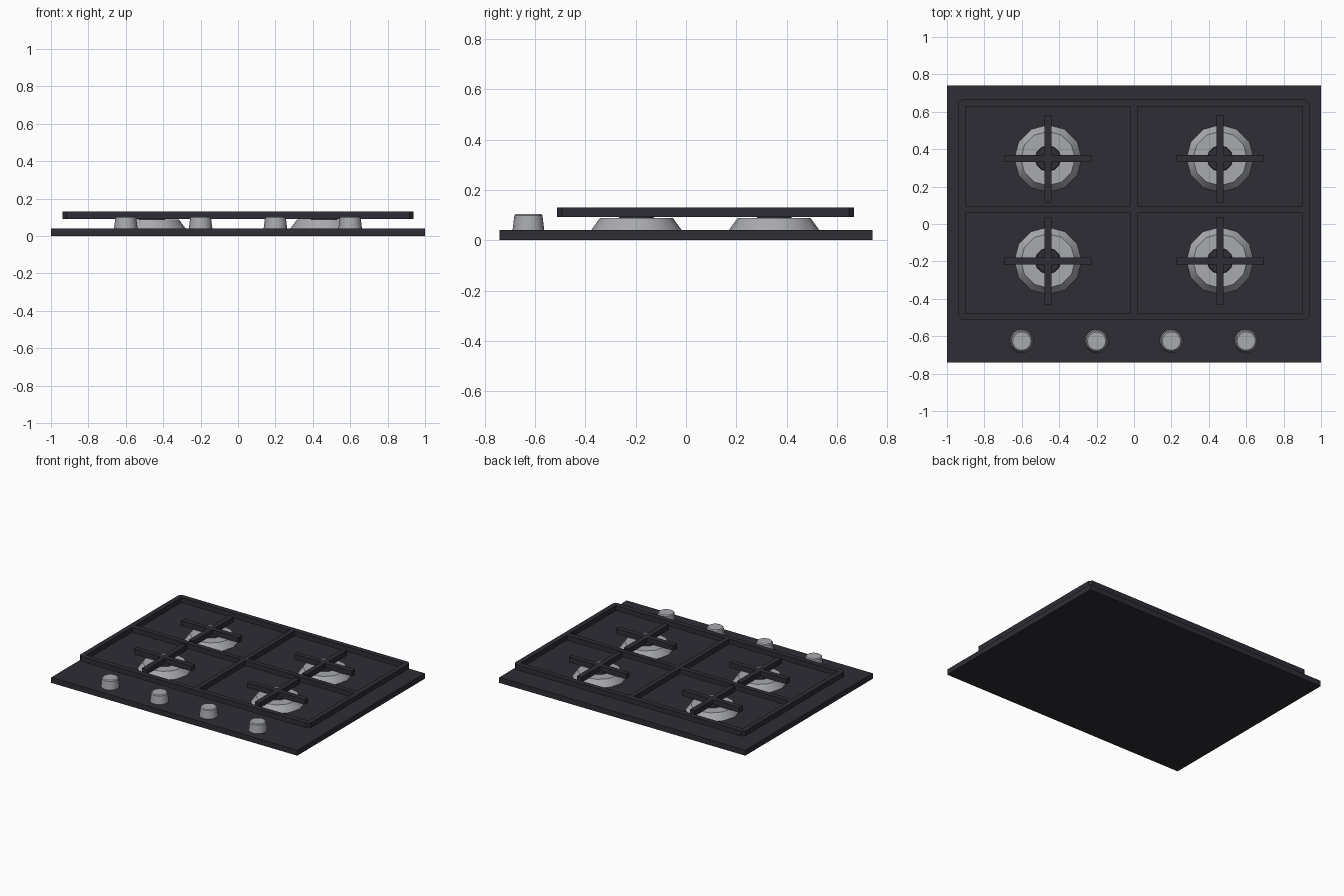
import bpy, bmesh, math

if "Cube" in bpy.data.objects:
    bpy.data.objects.remove(bpy.data.objects["Cube"])

def material(name, rgb):
    m = bpy.data.materials.new(name)
    m.diffuse_color = (*rgb, 1)
    m.use_nodes = True
    m.node_tree.nodes["Principled BSDF"].inputs["Base Color"].default_value = m.diffuse_color
    return m

DARK = material("dark_enamel", (0.027, 0.026, 0.036))
STEEL = material("brushed_steel", (0.39, 0.40, 0.42))

def prism(name, outline, z0, z1, mat):
    bm = bmesh.new()
    base = bm.faces.new([bm.verts.new((x, y, z0)) for x, y in outline])
    top = bmesh.ops.extrude_face_region(bm, geom=[base])["geom"]
    for v in top:
        if isinstance(v, bmesh.types.BMVert):
            v.co.z = z1
    bmesh.ops.recalc_face_normals(bm, faces=bm.faces)
    me = bpy.data.meshes.new(name)
    bm.to_mesh(me)
    bm.free()
    me.materials.append(mat)
    ob = bpy.data.objects.new(name, me)
    bpy.context.collection.objects.link(ob)
    return ob

def box(name, x0, x1, y0, y1, z0, z1, mat):
    return prism(name, [(x0, y0), (x1, y0), (x1, y1), (x0, y1)], z0, z1, mat)

def cone(name, x, y, z0, z1, r0, r1, sides, mat, bevel=0):
    bpy.ops.mesh.primitive_cone_add(vertices=sides, radius1=r0, radius2=r1,
                                    depth=z1 - z0, location=(x, y, (z0 + z1) / 2))
    ob = bpy.context.object
    ob.name = name
    ob.data.materials.append(mat)
    if bevel:
        # soften only the top rim
        bm = bmesh.new()
        bm.from_mesh(ob.data)
        rim = [e for e in bm.edges if all(v.co.z > 0 for v in e.verts)]
        bmesh.ops.bevel(bm, geom=rim, offset=bevel, segments=1, affect='EDGES')
        bm.to_mesh(ob.data)
        bm.free()
    bpy.ops.object.shade_smooth_by_angle(angle=math.radians(35))
    return ob

# Base plate
box("base_plate", -1, 1, -0.74, 0.74, 0, 0.04, DARK)

# Grate frame: chamfered outline with four openings
Z0, Z1 = 0.092, 0.13
CY, HX, HY, C = 0.077, 0.938, 0.59, 0.02
outline = [(HX - C, -HY), (HX, -HY + C), (HX, HY - C), (HX - C, HY),
           (-HX + C, HY), (-HX, HY - C), (-HX, -HY + C), (-HX + C, -HY)]
frame = prism("grate_frame", [(x, y + CY) for x, y in outline], Z0, Z1, DARK)
cutters = []
for sx in (-1, 1):
    for sy in (-1, 1):
        xs = sorted((sx * 0.018, sx * 0.902))
        ys = sorted((CY + sy * 0.018, CY + sy * 0.552))
        cut = box("opening_cutter", *xs, *ys, Z0 - 0.05, Z1 + 0.05, DARK)
        cut.hide_render = True
        mod = frame.modifiers.new("opening", 'BOOLEAN')
        mod.operation = 'DIFFERENCE'
        mod.solver = 'EXACT'
        mod.object = cut
        cutters.append(cut)
bpy.context.view_layer.objects.active = frame
for mod in list(frame.modifiers):
    bpy.ops.object.modifier_apply(modifier=mod.name)
for cut in cutters:
    bpy.data.objects.remove(cut)

# Burners, caps and pan supports
L, W = 0.234, 0.019
for x in (-0.46, 0.46):
    for y in (-0.197, 0.35):
        cone("burner", x, y, 0.04, 0.088, 0.18, 0.145, 12, STEEL)
        cone("burner_cap", x, y, 0.08, 0.098, 0.072, 0.066, 12, DARK)
        cross = [(W, -L), (W, -W), (L, -W), (L, W), (W, W), (W, L),
                 (-W, L), (-W, W), (-L, W), (-L, -W), (-W, -W), (-W, -L)]
        prism("pan_support", [(x + a, y + b) for a, b in cross], Z0, Z1, DARK)

# Control knobs
for x in (-0.6, -0.2, 0.2, 0.6):
    cone("control_knob", x, -0.626, 0.04, 0.105, 0.063, 0.055, 16, STEEL, 0.006)
